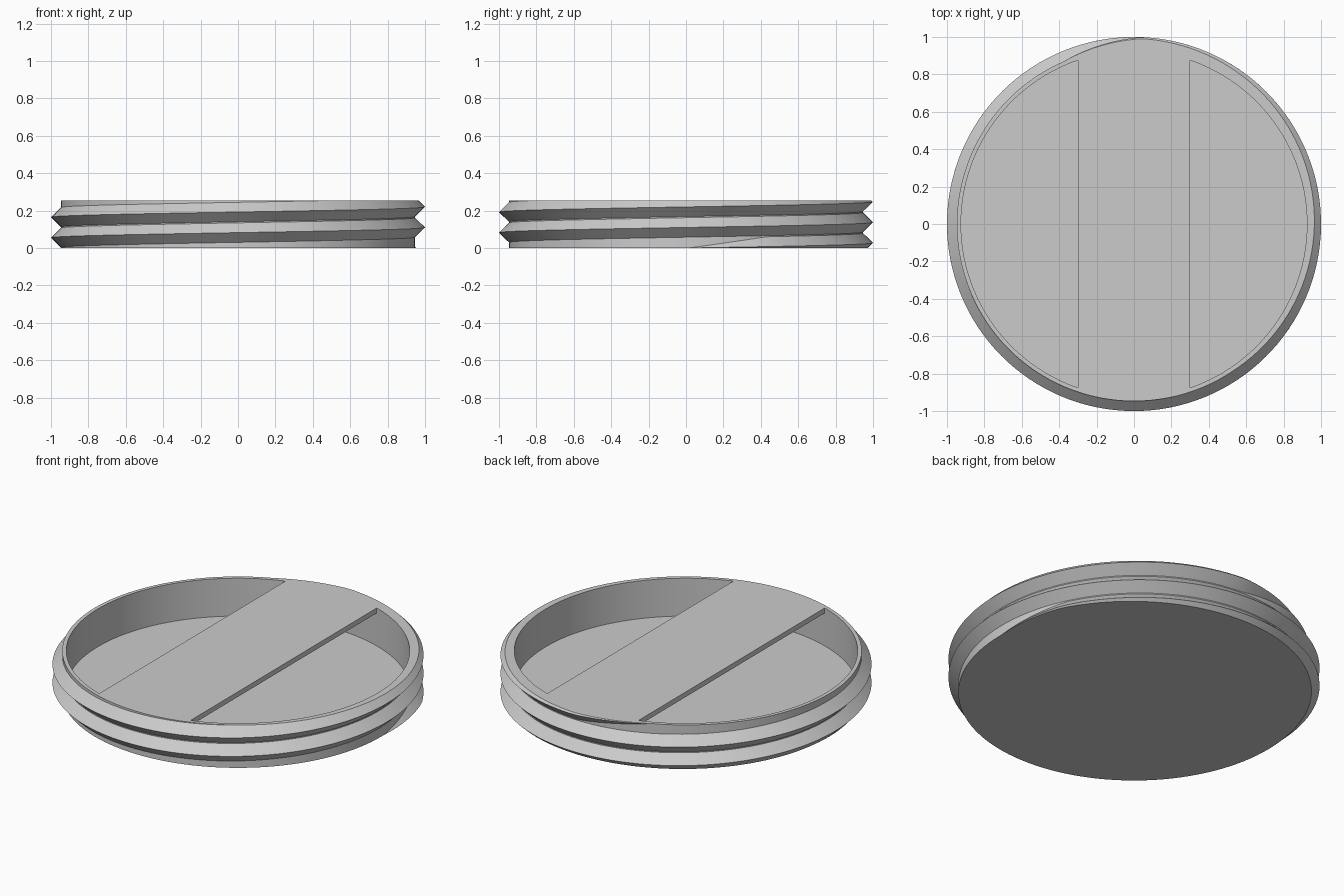
import bpy, bmesh, math
from mathutils import Vector

if "Cube" in bpy.data.objects:
    bpy.data.objects.remove(bpy.data.objects["Cube"])

SEG = 128            # segments per turn
HEIGHT = 0.255
CORE, BORE, CREST = 0.947, 0.925, 1.0
FLOOR = 0.03         # thickness of floor and bridge bar
PITCH = 0.11
HALF_WIDTH = 0.054   # half the thread's base
FADE = 0.075         # turns over which the thread fades in and out

grey = bpy.data.materials.new("plain_grey")
grey.use_nodes = True
COLOUR = (0.6, 0.6, 0.6, 1)
grey.diffuse_color = COLOUR
grey.node_tree.nodes["Principled BSDF"].inputs["Base Color"].default_value = COLOUR


def finish(bm, name):
    bmesh.ops.recalc_face_normals(bm, faces=bm.faces)
    mesh = bpy.data.meshes.new(name)
    bm.to_mesh(mesh)
    bm.free()
    obj = bpy.data.objects.new(name, mesh)
    bpy.context.collection.objects.link(obj)
    mesh.materials.append(grey)
    bpy.ops.object.select_all(action='DESELECT')
    obj.select_set(True)
    bpy.context.view_layer.objects.active = obj
    bpy.ops.object.shade_smooth_by_angle(angle=math.radians(30))
    return obj


# Hollow cup: a lathed wall with a closed floor
bm = bmesh.new()
profile = [(0, 0), (CORE, 0), (CORE, HEIGHT), (BORE, HEIGHT), (BORE, FLOOR), (0, FLOOR)]
verts = [bm.verts.new((r, 0, z)) for r, z in profile]
edges = [bm.edges.new(pair) for pair in zip(verts, verts[1:])]
bmesh.ops.spin(bm, geom=verts + edges, cent=(0, 0, 0), axis=(0, 0, 1),
               angle=math.tau, steps=SEG)
bmesh.ops.remove_doubles(bm, verts=bm.verts, dist=1e-5)
finish(bm, "cup")

# Bridge bar: a thin plate across the mouth with rounded ends, open beneath
bm = bmesh.new()
reach = BORE + 0.003
spread = math.asin(0.3 / reach)
outline = []
for middle in (math.pi / 2, -math.pi / 2):
    for i in range(17):
        a = middle + spread * (i / 8 - 1)
        outline.append(bm.verts.new((reach * math.cos(a), reach * math.sin(a), HEIGHT)))
plate = bm.faces.new(outline)
ext = bmesh.ops.extrude_face_region(bm, geom=[plate], use_keep_orig=True)
lower = [g for g in ext["geom"] if isinstance(g, bmesh.types.BMVert)]
bmesh.ops.translate(bm, verts=lower, vec=(0, 0, -FLOOR))
finish(bm, "bridge_bar")

# Screw thread: a triangular section swept up a helix, fading at both ends
bm = bmesh.new()
turns = HEIGHT / PITCH
steps = round(turns * SEG)
base = CORE - 0.002
rings = []
for i in range(steps + 1):
    t = turns * i / steps
    s = max(0.001, min(1, t / FADE, (turns - t) / FADE))
    direction = Vector((math.cos(math.tau * t), math.sin(math.tau * t), 0))
    section = [(base, -HALF_WIDTH), (base + (CREST - base) * s, 0), (base, HALF_WIDTH)]
    rings.append([bm.verts.new(direction * r + Vector((0, 0, PITCH * t + w * s)))
                  for r, w in section])
for a, b in zip(rings, rings[1:]):
    for k in range(3):
        n = (k + 1) % 3
        bm.faces.new((a[k], a[n], b[n], b[k]))
bm.faces.new(rings[0])
bm.faces.new(rings[-1])

# Trim the thread flush with the cup's bottom and rim
for z, normal in ((0, (0, 0, -1)), (HEIGHT, (0, 0, 1))):
    bmesh.ops.bisect_plane(bm, geom=bm.verts[:] + bm.edges[:] + bm.faces[:], dist=1e-6,
                           plane_co=(0, 0, z), plane_no=normal, clear_outer=True)
    rim = [e for e in bm.edges if e.is_boundary]
    bmesh.ops.holes_fill(bm, edges=rim, sides=0)
finish(bm, "screw_thread")
